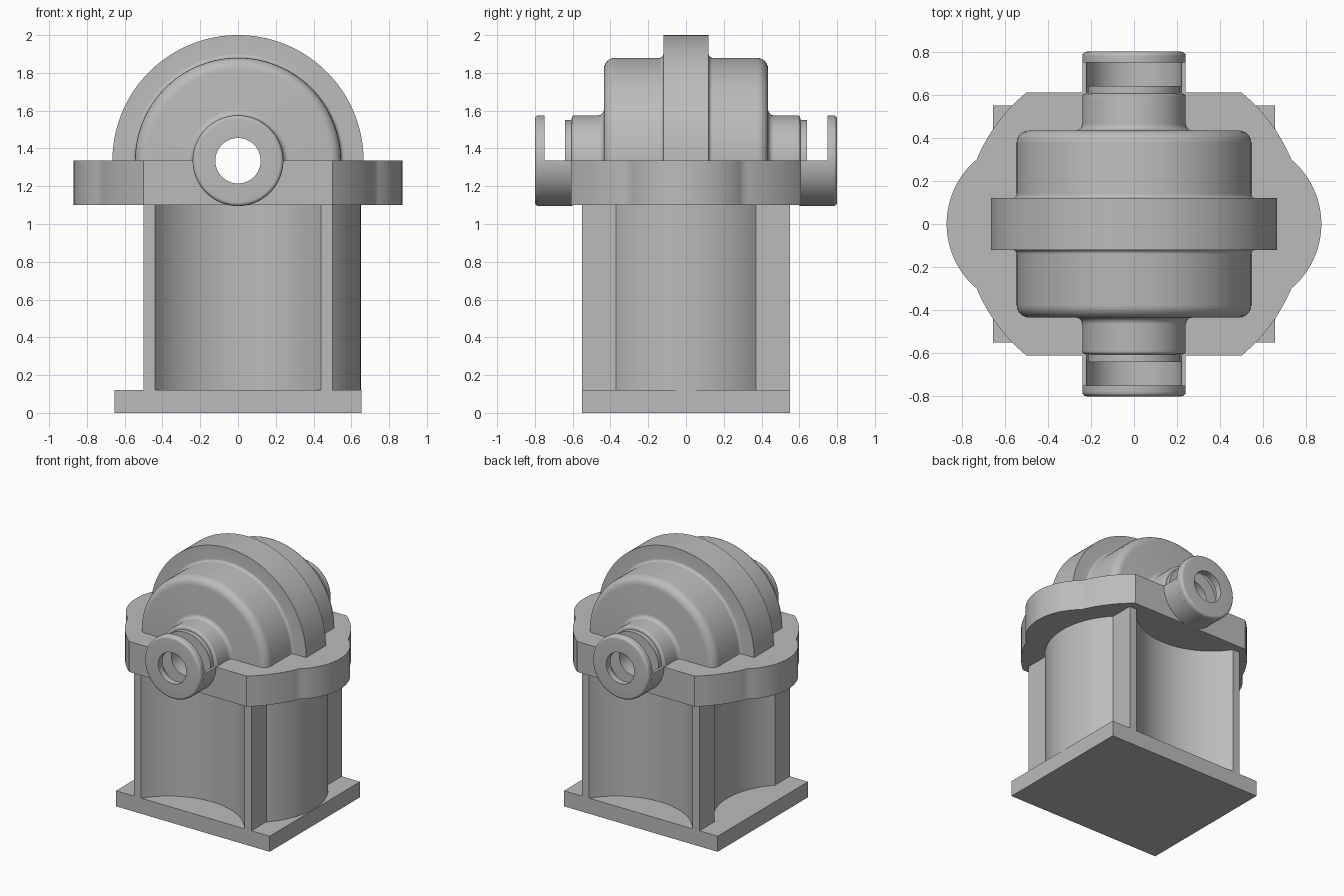
import bpy, bmesh, math
from mathutils import Vector

if "Cube" in bpy.data.objects:
    bpy.data.objects.remove(bpy.data.objects["Cube"])

AXIS_Z = 1.335   # height of the shaft axis
BORE = 0.12      # shaft bore radius

grey = bpy.data.materials.new("cast_grey")
grey.use_nodes = True
colour = (0.5, 0.5, 0.5, 1)
grey.diffuse_color = colour
grey.node_tree.nodes["Principled BSDF"].inputs["Base Color"].default_value = colour


def finish(name, bm):
    bmesh.ops.recalc_face_normals(bm, faces=bm.faces)
    mesh = bpy.data.meshes.new(name)
    bm.to_mesh(mesh)
    bm.free()
    mesh.materials.append(grey)
    obj = bpy.data.objects.new(name, mesh)
    bpy.context.collection.objects.link(obj)
    return obj


def arc(p, q, sag, n=32):
    """Arc from p to q; positive sag bulges to the right of travel."""
    p, q = Vector(p), Vector(q)
    h = (q - p).length / 2
    d = (q - p).normalized()
    side = Vector((d.y, -d.x))
    r = (h * h + sag * sag) / (2 * sag)
    half = math.asin(h / r)
    angles = [half * (2 * i / n - 1) for i in range(n + 1)]
    return [(p + q) / 2 + d * r * math.sin(t) + side * (r * math.cos(t) - r + sag)
            for t in angles]


def prism(name, outline, z0, z1):
    bm = bmesh.new()
    face = bm.faces.new([bm.verts.new((p[0], p[1], z0)) for p in outline])
    top = bmesh.ops.extrude_face_region(bm, geom=[face], use_keep_orig=True)["geom"]
    verts = [v for v in top if isinstance(v, bmesh.types.BMVert)]
    bmesh.ops.translate(bm, verts=verts, vec=(0, 0, z1 - z0))
    return finish(name, bm)


def rounded(points, n=6):
    """Round the corners of a closed profile; each point is (y, r[, radius])."""
    out = []
    for i, pt in enumerate(points):
        c = Vector(pt[:2])
        if len(pt) < 3:
            out.append(c)
            continue
        a = (Vector(points[i - 1][:2]) - c).normalized() * pt[2]
        b = (Vector(points[(i + 1) % len(points)][:2]) - c).normalized() * pt[2]
        for k in range(n + 1):
            t = math.pi / 2 * k / n
            out.append(c + a * (1 - math.sin(t)) + b * (1 - math.cos(t)))
    return out


def lathe(name, points, start=0, sweep=360, steps=96):
    """Turn a closed profile about the shaft axis, capping partial turns."""
    profile = rounded(points)
    full = sweep == 360
    bm = bmesh.new()
    rings = []
    for i in range(steps if full else steps + 1):
        a = math.radians(start + sweep * i / steps)
        rings.append([bm.verts.new((p.y * math.cos(a), p.x, AXIS_Z + p.y * math.sin(a)))
                      for p in profile])
    for i in range(steps):
        r0, r1 = rings[i], rings[(i + 1) % len(rings)]
        for j in range(len(profile)):
            bm.faces.new((r0[j - 1], r0[j], r1[j], r1[j - 1]))
    if not full:
        bm.faces.new(rings[0])
        bm.faces.new(rings[-1])
    return finish(name, bm)


def mirror_y(obj):
    obj.modifiers.new("both_ends", "MIRROR").use_axis = (False, True, False)
    return obj


# Base plate
base = prism("base_plate", [(-.655, -.55), (.655, -.55), (.655, .55), (-.655, .55)], 0, .12)

# Column: scooped front, back and one side, bulged on the other side
column_outline = [(-.5, -.55)] + arc((-.44, -.55), (.44, -.55), -.235) + [(.5, -.55)]
column_outline += arc((.5, -.37), (.5, .37), .15) + [(.5, .55)]
column_outline += arc((.44, .55), (-.44, .55), -.235) + [(-.5, .55)]
column_outline += arc((-.5, .37), (-.5, -.37), -.15)
column = prism("column", column_outline, .12, 1.1)

# Flange with rounded side lobes
half = arc((.5, -.61), (.73, -.3), .024, 12)
half += arc((.73, -.3), (.73, .3), .14)[1:]
half += arc((.73, .3), (.5, .61), .024, 12)[1:]
flange = prism("flange", half + [(-p[0], -p[1]) for p in half], 1.1, AXIS_Z)

# Shaft bore cut through the flange
cutter = lathe("bore_cutter", [(-1, .001), (1, .001), (1, BORE), (-1, BORE)])
bpy.data.objects.remove(cutter)
bpy.ops.mesh.primitive_cylinder_add(vertices=96, radius=BORE, depth=2,
                                    location=(0, 0, AXIS_Z), rotation=(math.pi / 2, 0, 0))
cutter = bpy.context.object
cutter.name = "bore_cutter"
cutter.hide_render = True
cut = flange.modifiers.new("bore", "BOOLEAN")
cut.operation, cut.solver, cut.object = "DIFFERENCE", "EXACT", cutter
bpy.context.view_layer.objects.active = flange
bpy.ops.object.modifier_apply(modifier="bore")
bpy.data.objects.remove(cutter)

# Domed upper casing with central rib and necks
side = [(.12, .665), (.12, .545, .02), (.435, .545, .06),
        (.435, .24, .03), (.605, .24, .015), (.605, BORE)]
casing = lathe("upper_casing", side + [(-p[0],) + p[1:] for p in reversed(side)], 0, 180)

# Shaft seals, open lower troughs and end collars at both ends
seal = mirror_y(lathe("shaft_seal", [(.6, BORE), (.64, BORE), (.64, .215), (.6, .215)]))
trough = mirror_y(lathe("lower_trough", [(.6, .22), (.755, .22), (.755, .24), (.6, .24)], 180, 180))
collar = mirror_y(lathe("end_collar", [(.75, BORE), (.8, BORE), (.8, .24, .02), (.75, .24)]))

# Smooth the curved faces, keep the edges sharp
bpy.ops.object.select_all(action="DESELECT")
for obj in (base, column, flange, casing, seal, trough, collar):
    obj.select_set(True)
bpy.context.view_layer.objects.active = casing
bpy.ops.object.shade_smooth_by_angle(angle=math.radians(30))
